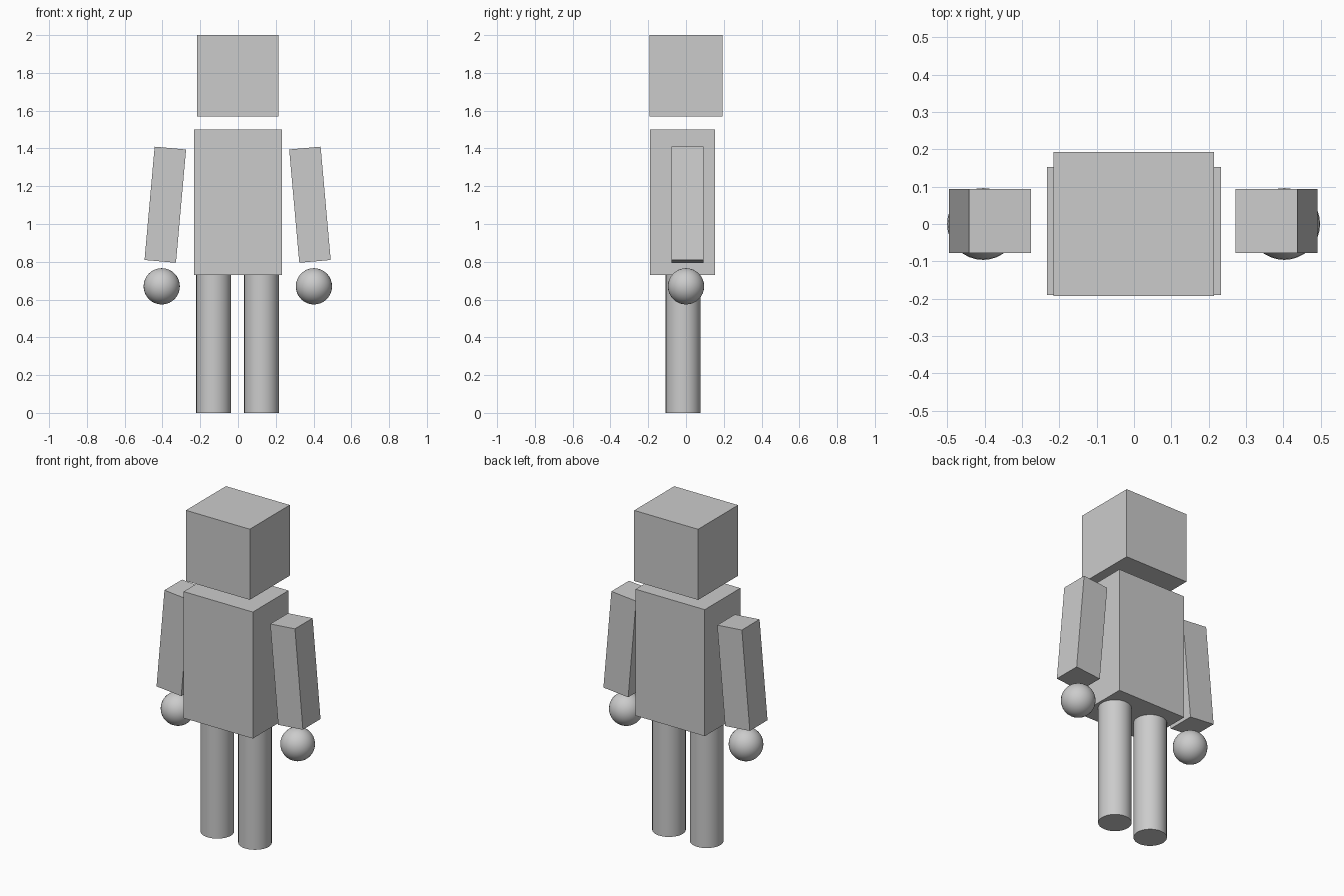
import bpy
from math import radians

if "Cube" in bpy.data.objects:
    bpy.data.objects.remove(bpy.data.objects["Cube"])


def block(name, size, loc, tilt=0.0):
    bpy.ops.mesh.primitive_cube_add(size=1, location=loc, rotation=(0, radians(tilt), 0))
    ob = bpy.context.object
    ob.name = name
    ob.scale = size
    return ob


def smooth(name):
    bpy.context.object.name = name
    bpy.ops.object.shade_smooth_by_angle(angle=radians(30))


# Head floats above the torso
block("head", (0.43, 0.385, 0.43), (-0.001, 0.0, 1.785))
block("torso", (0.466, 0.343, 0.77), (0, -0.019, 1.115))

for side, s, mid in (("left", -1, -0.002), ("right", 1, -0.002)):
    # Arms lean outwards towards the hands
    block(side + "_arm", (0.167, 0.17, 0.602), (s * 0.383 + mid, 0.008, 1.102), -5.1 * s)

    # Ball hands
    bpy.ops.mesh.primitive_uv_sphere_add(segments=32, ring_count=16, radius=0.096,
                                         location=(s * 0.403 + mid / 2, 0, 0.67))
    smooth(side + "_hand")

    # Round legs
    bpy.ops.mesh.primitive_cylinder_add(vertices=32, radius=0.0925, depth=0.73,
                                        location=(s * 0.127 + mid, -0.015, 0.365))
    smooth(side + "_leg")
